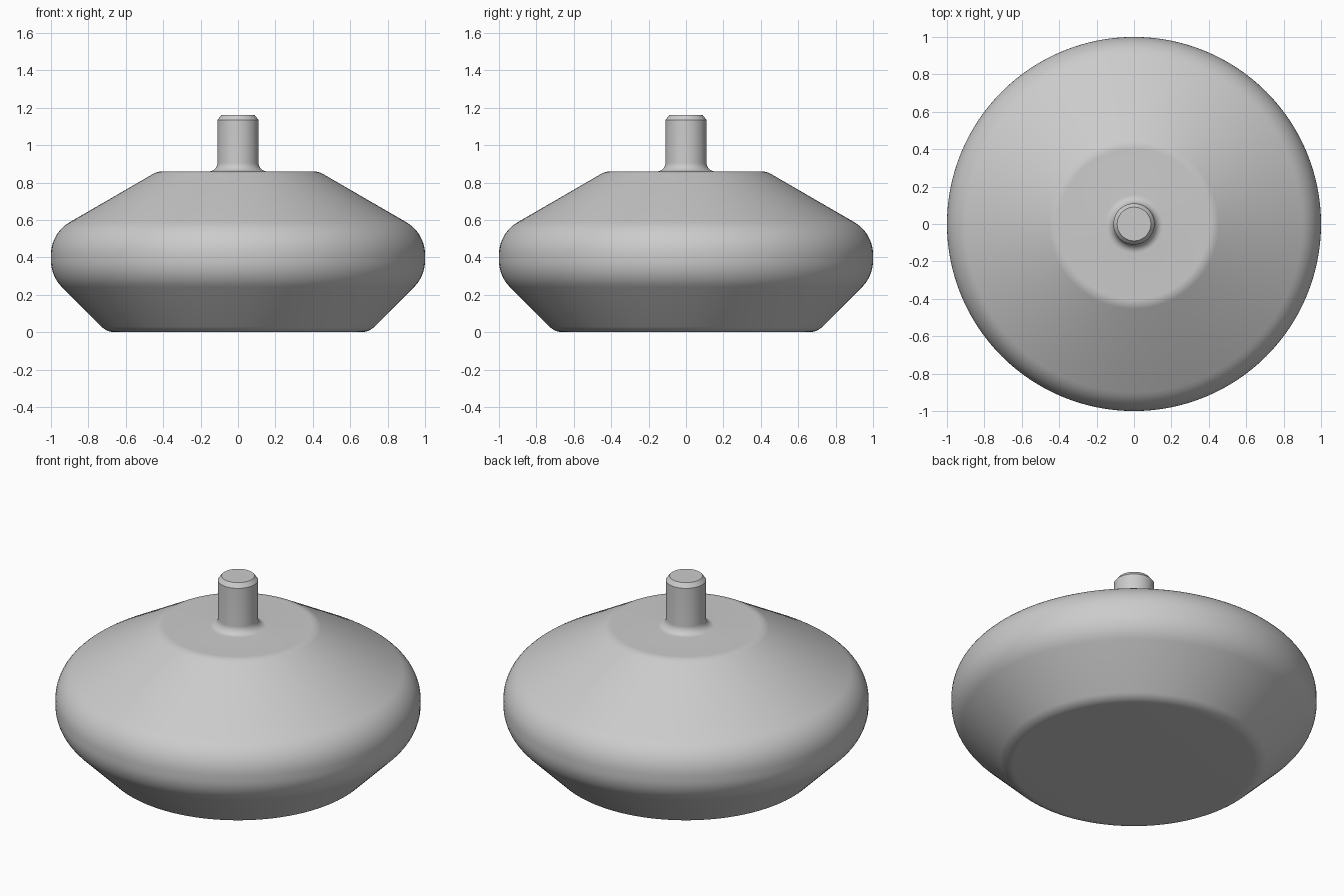
import bpy, bmesh, math
from mathutils import Vector

cube = bpy.data.objects.get("Cube")
if cube:
    bpy.data.objects.remove(cube, do_unlink=True)

grey = bpy.data.materials.new("plain grey")
grey.use_nodes = True
colour = (0.6, 0.6, 0.6, 1)
grey.diffuse_color = colour
grey.node_tree.nodes["Principled BSDF"].inputs["Base Color"].default_value = colour


def fillet(prev, corner, nxt, radius, steps=10):
    """Points of an arc that rounds one profile corner."""
    a, b = (prev - corner).normalized(), (nxt - corner).normalized()
    half = a.angle(b) / 2
    start = corner + a * radius / math.tan(half)
    centre = corner + (a + b).normalized() * radius / math.sin(half)
    spoke = start - centre
    toward = -a * radius
    sweep = math.pi - 2 * half
    return [centre + spoke * math.cos(sweep * i / steps)
            + toward * math.sin(sweep * i / steps) for i in range(steps + 1)]


def lathe(name, corners, segments=128):
    """Round the (radius, height, fillet) corners and spin them about z."""
    pts = [Vector((x, 0, z)) for x, z, r in corners]
    path = []
    for i, (x, z, r) in enumerate(corners):
        path += fillet(pts[i - 1], pts[i], pts[i + 1], r) if r else [pts[i]]
    bm = bmesh.new()
    verts = [bm.verts.new(p) for p in path]
    edges = [bm.edges.new(pair) for pair in zip(verts, verts[1:])]
    bmesh.ops.spin(bm, geom=verts + edges, cent=(0, 0, 0), axis=(0, 0, 1),
                   angle=math.tau, steps=segments)
    bmesh.ops.remove_doubles(bm, verts=bm.verts, dist=1e-5)
    bmesh.ops.recalc_face_normals(bm, faces=bm.faces)
    mesh = bpy.data.meshes.new(name)
    bm.to_mesh(mesh)
    bm.free()
    mesh.materials.append(grey)
    obj = bpy.data.objects.new(name, mesh)
    bpy.context.collection.objects.link(obj)
    bpy.ops.object.select_all(action="DESELECT")
    obj.select_set(True)
    bpy.context.view_layer.objects.active = obj
    bpy.ops.object.shade_smooth_by_angle(angle=math.radians(30))
    return obj


# One turned piece: flared base, rounded rim, sloped shoulder, chamfered stem
lathe("turned_body_with_stem", [
    (0, 0, 0),
    (0.7, 0, 0.1),
    (1, 0.3, 0.2),
    (1, 0.53, 0.2),
    (0.43, 0.86, 0.1),
    (0.11, 0.86, 0.045),
    (0.11, 1.135, 0),
    (0.09, 1.16, 0),
    (0, 1.16, 0),
])
